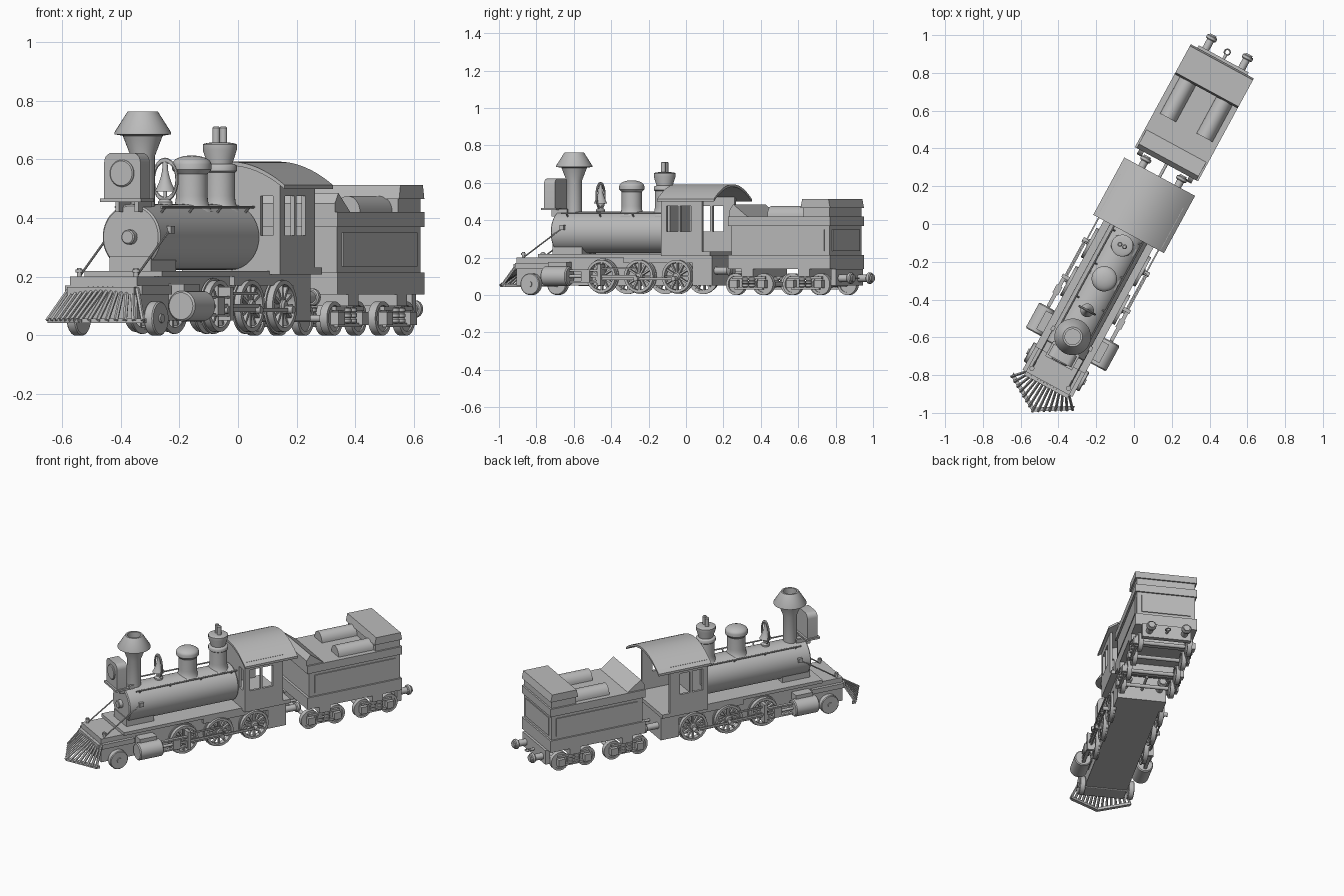
import bpy, bmesh, math
from mathutils import Matrix, Vector

if "Cube" in bpy.data.objects:
    bpy.data.objects.remove(bpy.data.objects["Cube"])

GREY = (.5, .5, .5, 1)
grey = bpy.data.materials.new("plain grey")
grey.use_nodes = True
grey.diffuse_color = GREY
grey.node_tree.nodes["Principled BSDF"].inputs["Base Color"].default_value = GREY

# Parts are built along y, nose towards -y, then turned to the parked heading
HEADING = math.radians(-28.5)
AXES = {"x": Matrix.Rotation(math.pi / 2, 4, "Y"),
        "y": Matrix.Rotation(-math.pi / 2, 4, "X"),
        "z": Matrix.Identity(4)}

# Shared levels and stations
LOW, DECK, SILL, WINDOW_FOOT, WINDOW_HEAD = .05, .2, .22, .34, .475
BEAM, CAB_FRONT, CAB_BACK, ROOF_BACK = -.96, -.05, .2, .285
TENDER_FRONT, TENDER_BACK, TENDER_BASE, TANK_TOP = .36, .98, .14, .42
FRAME, WHEEL_SIDE, CAB_SIDE, TENDER_SIDE = .13, .15, .19, .19
BOILER_RADIUS, BOILER_LEVEL, BOILER_FRONT = .112, .335, -.765
CHIMNEY, BELL, SAND_DOME, STEAM_DOME = -.68, -.52, -.33, -.13
DRIVERS, DRIVER_RADIUS, SMALL_RADIUS = (-.43, -.2, .03), .095, .058
CYLINDER_SIDE, AXLE, BUFFER_SIDE, BUFFER_LEVEL = .19, .1, .108, .09


def span(middle, half):
    return middle - half, middle + half


def arc(x, y, wide, high, start, stop, steps):
    angles = [math.radians(start + (stop - start) * i / steps) for i in range(steps + 1)]
    return [(x + wide * math.cos(a), y + high * math.sin(a)) for a in angles]


class Part:
    def __init__(self, name):
        self.name, self.bm = name, bmesh.new()

    def box(self, x, y, z, turn=Matrix.Identity(4)):
        spans = (x, y, z)
        size = Matrix.Diagonal([b - a for a, b in spans] + [1])
        place = Matrix.Translation([(a + b) / 2 for a, b in spans])
        bmesh.ops.create_cube(self.bm, size=1, matrix=turn @ place @ size)
        return self

    def slab(self, half, y, z):
        return self.box((-half, half), y, z)

    def rod(self, start, end, radius, sides=10):
        start, end = Vector(start), Vector(end)
        turn = (end - start).to_track_quat("Z", "Y").to_matrix().to_4x4()
        bmesh.ops.create_cone(self.bm, cap_ends=True, segments=sides, radius1=radius, radius2=radius,
                              depth=(end - start).length, matrix=Matrix.Translation((start + end) / 2) @ turn)
        return self

    def lathe(self, centre, axis, profile, sides=36, closed=False):
        place = Matrix.Translation(centre) @ AXES[axis]
        turns = [math.tau * i / sides for i in range(sides)]
        rings = [[self.bm.verts.new(place @ Vector((r * math.cos(a), r * math.sin(a), h))) for a in turns]
                 for r, h in profile]
        for low, high in zip(rings, rings[1:] + (rings[:1] if closed else [])):
            for i in range(sides):
                self.bm.faces.new((low[i], low[i - 1], high[i - 1], high[i]))
        if not closed:
            self.bm.faces.new(rings[0])
            self.bm.faces.new(rings[-1])
        return self

    def drum(self, centre, axis, radius, half, chamfer=0.0, sides=36):
        rim = [(radius, chamfer - half), (radius, half - chamfer)]
        if chamfer:
            rim = [(radius - chamfer, -half)] + rim + [(radius - chamfer, half)]
        return self.lathe(centre, axis, rim, sides)

    def tube(self, centre, axis, inner, outer, half):
        section = [(inner, -half), (outer, -half), (outer, half), (inner, half)]
        return self.lathe(centre, axis, section, closed=True)

    def prism(self, outline, axis, reach):
        def at(p, depth):
            return {"x": (depth, *p), "y": (p[0], depth, p[1]), "z": (*p, depth)}[axis]
        near, far = [[self.bm.verts.new(at(p, depth)) for p in outline] for depth in reach]
        self.bm.faces.new(near)
        self.bm.faces.new(far)
        for i in range(len(near)):
            self.bm.faces.new((near[i - 1], near[i], far[i], far[i - 1]))
        return self

    def finish(self, mirror=False):
        bm = self.bm
        if mirror:
            copy = bmesh.ops.duplicate(bm, geom=bm.verts[:] + bm.edges[:] + bm.faces[:])
            for item in copy["geom"]:
                if isinstance(item, bmesh.types.BMVert):
                    item.co.x *= -1
        bmesh.ops.recalc_face_normals(bm, faces=bm.faces[:])
        mesh = bpy.data.meshes.new(self.name)
        bm.to_mesh(mesh)
        bm.free()
        mesh.materials.append(grey)
        obj = bpy.data.objects.new(self.name, mesh)
        bpy.context.collection.objects.link(obj)
        obj.rotation_euler.z = HEADING
        bpy.ops.object.select_all(action="DESELECT")
        obj.select_set(True)
        bpy.context.view_layer.objects.active = obj
        bpy.ops.object.shade_smooth_by_angle(angle=math.radians(35))


# Engine frame and decks
Part("engine_frame").slab(FRAME, (BEAM, CAB_BACK), (LOW, DECK)).finish()
Part("front_beam").slab(WHEEL_SIDE, (BEAM, -.75), (TENDER_BASE, .17)).finish()
Part("front_step").slab(FRAME, (-.88, -.6), (.17, DECK)).finish()
Part("running_board").slab(WHEEL_SIDE, (-.82, CAB_FRONT), (DECK, SILL)).finish()
Part("boiler_saddle").slab(.08, span(CHIMNEY, .09), (DECK, .27)).finish()
Part("ash_pan").slab(WHEEL_SIDE, (.12, .24), (LOW, SILL)).finish()
Part("side_skirt").box((FRAME, WHEEL_SIDE), (-.3, .24), (.17, SILL)).finish(mirror=True)
post = Vector((.11, BEAM + .03, DECK))
Part("front_post").drum(post, "z", .008, .03).drum(post + Vector((0, 0, .02)), "z", .013, .005).finish(mirror=True)

# Pilot with slats fanned along a pointed bar
PILOT_TIP, PILOT_END, PILOT_HALF, SLATS = -1.13, -1.02, .185, 7
pilot = Part("pilot_slats")
for i in range(-SLATS, SLATS + 1):
    t = i / SLATS
    foot = (t * PILOT_HALF, PILOT_TIP + abs(t) * (PILOT_END - PILOT_TIP), LOW)
    pilot.rod((t * FRAME, BEAM, .16), foot, .008, sides=6)
pilot.finish()
front_edge = [(-PILOT_HALF, PILOT_END), (0, PILOT_TIP), (PILOT_HALF, PILOT_END)]
back_edge = [(x, y + .025) for x, y in reversed(front_edge)]
Part("pilot_bar").prism(front_edge + back_edge, "z", span(LOW, .008)).finish()
Part("pilot_head").slab(FRAME, span(BEAM, .02), (TENDER_BASE, .165)).finish()

# Boiler, braces and handrails
boiler_middle, boiler_half = (BOILER_FRONT + CAB_FRONT) / 2, (CAB_FRONT - BOILER_FRONT) / 2
Part("boiler").drum((0, boiler_middle, BOILER_LEVEL), "y", BOILER_RADIUS, boiler_half, .006, sides=48).finish()
Part("boiler_door_boss").drum((0, BOILER_FRONT, BOILER_LEVEL), "y", .025, .025, .004).finish()
bracket = Vector((.11, -.69, BOILER_LEVEL + .025))
Part("boiler_brace").rod(post, bracket, .004).finish(mirror=True)
Part("brace_bracket").box(*[span(value, .013) for value in bracket]).finish(mirror=True)
RAIL_SIDE, RAIL_LEVEL = .088, .437
rail = Part("handrail").rod((RAIL_SIDE, -.71, RAIL_LEVEL), (RAIL_SIDE, CAB_FRONT, RAIL_LEVEL), .0045)
for i in range(4):
    y = CAB_FRONT - .03 - i * DECK
    rail.rod((.07, y, RAIL_LEVEL - .02), (RAIL_SIDE, y, RAIL_LEVEL), .0045)
rail.finish(mirror=True)

# Chimney
BOILER_TOP, PIPE, FUNNEL, BRIM, MOUTH = .42, .041, .068, .097, .052
BRIM_LEVEL, MOUTH_LEVEL = .685, .762
Part("chimney").lathe((0, CHIMNEY, 0), "z", [
    (PIPE, BOILER_TOP), (PIPE, .61), (FUNNEL, BRIM_LEVEL - .005), (BRIM, BRIM_LEVEL),
    (BRIM, BRIM_LEVEL + .006), (MOUTH, MOUTH_LEVEL), (PIPE, MOUTH_LEVEL), (PIPE, BRIM_LEVEL)]).finish()


# Domes share a flared foot, a straight drum and a ledge under the cap
def dome(name, y, radius, neck, ledge, cap, wide):
    foot = arc(radius * 1.5, BOILER_TOP + .055, radius / 2, .055, 270, 180, 6)
    crown = arc(0, ledge + .018, wide, cap, 0, 80, 6)
    Part(name).lathe((0, y, 0), "z", foot + [(radius, neck), (wide, ledge)] + crown).finish()


dome("sand_dome", SAND_DOME, .054, .55, .565, .03, .067)
dome("steam_dome_top", STEAM_DOME, .043, .585, .632, .008, .058)
dome("steam_dome", STEAM_DOME, .052, .555, .56, .01, .058)
Part("whistles").drum((.014, STEAM_DOME, .68), "z", .013, .032, .005, sides=14).finish(mirror=True)

# Bell in its hoop
BELL_LEVEL = .53
Part("bell").lathe((0, BELL, BELL_LEVEL), "z", [
    (.008 + .028 * (1 - t) ** 2, -.04 + t * .1) for t in (0, .1, .3, .5, .7, 1)]).finish()
Part("bell_clapper").drum((0, BELL, BELL_LEVEL - .05), "z", .006, .02, sides=12).finish()
hoop = Part("bell_hoop").lathe((0, 0, 0), "y", arc(.046, 0, .006, .006, 0, 315, 7), closed=True)
for v in hoop.bm.verts:
    v.co = Vector((0, BELL, BELL_LEVEL)) + Vector((v.co.x, v.co.y, v.co.z * 1.45))
hoop.finish()
Part("bell_stand").drum((0, BELL, .45), "z", .025, .015, .01).finish()

# Headlight with rounded top corners
LAMP, LAMP_HALF, LAMP_FOOT = -.793, .07, .46
round_top = arc(.04, .59, .03, .032, 0, 90, 5) + arc(-.04, .59, .03, .032, 90, 180, 5)
case = [(-LAMP_HALF, LAMP_FOOT), (LAMP_HALF, LAMP_FOOT)] + round_top
Part("headlight_case").prism(case, "y", span(LAMP, .033)).finish()
Part("headlight_lens").drum((0, LAMP - .03, .552), "y", .046, .011, .004).finish()
Part("headlight_shelf").slab(.08, span(LAMP, .045), span(LAMP_FOOT, .006)).finish()
Part("headlight_bracket").box((.03, .045), (LAMP, -.7), (BOILER_TOP, LAMP_FOOT)).finish(mirror=True)

# Cab, open at the back
Part("cab_floor").slab(CAB_SIDE, (CAB_FRONT, .25), span(SILL, .012)).finish()
wall, length = span(CAB_SIDE - .008, .008), (CAB_FRONT, CAB_BACK)
side = Part("cab_side").box(wall, length, (SILL, WINDOW_FOOT)).box(wall, length, (WINDOW_HEAD, .53))
for window_post in ((CAB_FRONT, -.015), span(.06, .007), (.133, CAB_BACK)):
    side.box(wall, window_post, (WINDOW_FOOT, WINDOW_HEAD))
side.finish(mirror=True)
thick, pane = (CAB_FRONT, CAB_FRONT + .015), (.115, .163)
front = Part("cab_front").slab(pane[0], thick, (SILL, WINDOW_HEAD))
for x, top in ((pane[0], WINDOW_FOOT), (pane[1], WINDOW_HEAD)):
    for sign in (-1, 1):
        front.box(sorted((sign * x, sign * CAB_SIDE)), thick, (SILL, top))
front.finish()


def roof_line(half, drop):
    places = [half * i / 10 for i in range(-10, 11)]
    return [(x, .592 - drop - 1.75 * x * x) for x in places]


gable = [(-CAB_SIDE, WINDOW_HEAD)] + roof_line(CAB_SIDE, .01) + [(CAB_SIDE, WINDOW_HEAD)]
Part("cab_gable").prism(gable, "y", thick).finish()
roof = roof_line(.213, 0) + roof_line(.213, .014)[::-1]
Part("cab_roof").prism(roof, "y", (CAB_FRONT - .01, ROOF_BACK)).finish()

# Spoked driving wheels, disc pilot wheels and axles
drivers, axles = Part("driving_wheels"), Part("axles")
for y in DRIVERS:
    hub = Vector((WHEEL_SIDE, y, AXLE))
    drivers.tube(hub, "x", .073, .088, .015).tube(hub - Vector((.012, 0, 0)), "x", .08, DRIVER_RADIUS, .004)
    drivers.drum(hub, "x", .022, .02, .006)
    for i in range(12):
        turn = Matrix.Translation(hub) @ Matrix.Rotation(math.tau * i / 12, 4, "X")
        drivers.box(span(0, .008), span(0, .005), (.015, .076), turn)
    axles.drum((0, y, AXLE), "x", .012, FRAME)
drivers.finish(mirror=True)
pilot_hub = (WHEEL_SIDE, -.86, SMALL_RADIUS)
Part("pilot_wheel").drum(pilot_hub, "x", SMALL_RADIUS, .018, .004).drum(pilot_hub, "x", .015, .025).finish(mirror=True)
axles.drum((0, *pilot_hub[1:]), "x", .012, FRAME).finish()

# Cylinders and running gear
Part("cylinder").drum((CYLINDER_SIDE, CHIMNEY, AXLE), "y", .052, .077, .006).finish(mirror=True)
Part("valve_chest").box((FRAME, CYLINDER_SIDE), span(CHIMNEY, .055), (AXLE, .175)).finish(mirror=True)
guides = Part("crosshead_guides")
for offset in (-.03, .03):
    guides.box(span(CYLINDER_SIDE, .01), (-.6, -.42), span(AXLE + offset, .005))
guides.box(span(CYLINDER_SIDE, .017), span(-.5, .025), span(AXLE, .03))
guides.box((WHEEL_SIDE, .205), span(-.42, .01), (LOW, .165)).finish(mirror=True)
Part("piston_rod").drum((CYLINDER_SIDE, -.55, AXLE), "y", .009, .06).finish(mirror=True)
rod_side, pin_level = span(.18, .004), AXLE - .013
links = Part("side_rods").box(rod_side, (DRIVERS[0], DRIVERS[-1]), span(pin_level, .007))
links.box(span(CYLINDER_SIDE, .004), (-.5, DRIVERS[1]), span(AXLE, .007))
links.box(rod_side, DRIVERS[:2], span(.143, .005))
for y in DRIVERS:
    links.drum((.18, y, pin_level), "x", .013, .02, sides=16)
links.finish(mirror=True)

# Tender body
tender, tank = (TENDER_FRONT, TENDER_BACK), (TENDER_FRONT + .015, TENDER_BACK - .01)
TANK_SIDE, LOCKER, LOCKER_TOP = .18, .81, .465
Part("tender_base").slab(TENDER_SIDE, tender, (TENDER_BASE, .215)).finish()
Part("tender_tank").slab(TANK_SIDE, tank, (DECK, .37)).finish()
Part("tender_rim").slab(TENDER_SIDE, tender, (.37, TANK_TOP)).finish()
panel = (.235, .35)
Part("tank_panel").box((TANK_SIDE, TANK_SIDE + .006), (.41, .94), panel).finish(mirror=True)
Part("rear_tank_panel").slab(WHEEL_SIDE, span(tank[1], .006), panel).finish()
slope = [(.47, TANK_TOP), (TENDER_FRONT, TANK_TOP), (TENDER_FRONT, .45), (.385, .485)]
Part("coal_slope").prism(slope, "x", span(0, TANK_SIDE)).finish()
Part("rear_locker").slab(TANK_SIDE, (LOCKER, tank[1]), (TANK_TOP, LOCKER_TOP)).finish()
lid = [(LOCKER - .01, LOCKER_TOP), (LOCKER, .512), (tank[1], .512), (TENDER_BACK, LOCKER_TOP)]
Part("rear_locker_lid").prism(lid, "x", span(0, TENDER_SIDE)).finish()
Part("top_tanks").prism(arc(.11, TANK_TOP, .048, .055, 0, 180, 14), "y", (.58, LOCKER)).finish(mirror=True)

# Tender bogies
wheels, frames = Part("bogie_wheels"), Part("bogie_frames")
bar = span(.168, .008)
for middle in (.475, .82):
    for y in span(middle, .085):
        hub = Vector((WHEEL_SIDE, y, SMALL_RADIUS))
        wheels.drum(hub, "x", .045, .008).tube(hub, "x", .044, SMALL_RADIUS, .014)
        wheels.drum((0, y, SMALL_RADIUS), "x", .012, FRAME)
        frames.box((WHEEL_SIDE, TENDER_SIDE), span(y, .022), span(SMALL_RADIUS, .022))
    for level, half in ((.092, .1), (.036, .085)):
        frames.box(bar, span(middle, half), span(level, .007))
    frames.box((0, TENDER_SIDE), span(middle, .035), (AXLE, TENDER_BASE))
    for y in span(middle, .02):
        for coil in range(3):
            frames.drum((.172, y, LOW + coil * .018), "z", .018, .009, .004, sides=12)
wheels.finish(mirror=True)
frames.finish(mirror=True)

# Buffers and couplings
for name, y, level in (("rear_buffer", 1.03, BUFFER_LEVEL), ("middle_buffer", .3, FRAME)):
    stem = Part(name).drum((BUFFER_SIDE, y - .01, level), "y", .02, .06)
    stem.drum((BUFFER_SIDE, y + .03, level), "y", .03, .012, .005).finish(mirror=True)
Part("buffer_beam").slab(WHEEL_SIDE, span(TENDER_BACK, .015), (LOW, TENDER_BASE)).finish()
Part("drawbar").drum((0, .3, .12), "y", .008, .1).drum((0, 1, BUFFER_LEVEL), "y", .008, .02).finish()
coupling = arc(.015, 0, .004, .004, 0, 315, 7)
Part("coupling_ring").lathe((0, TENDER_BACK + .055, BUFFER_LEVEL), "z", coupling, closed=True).finish()
